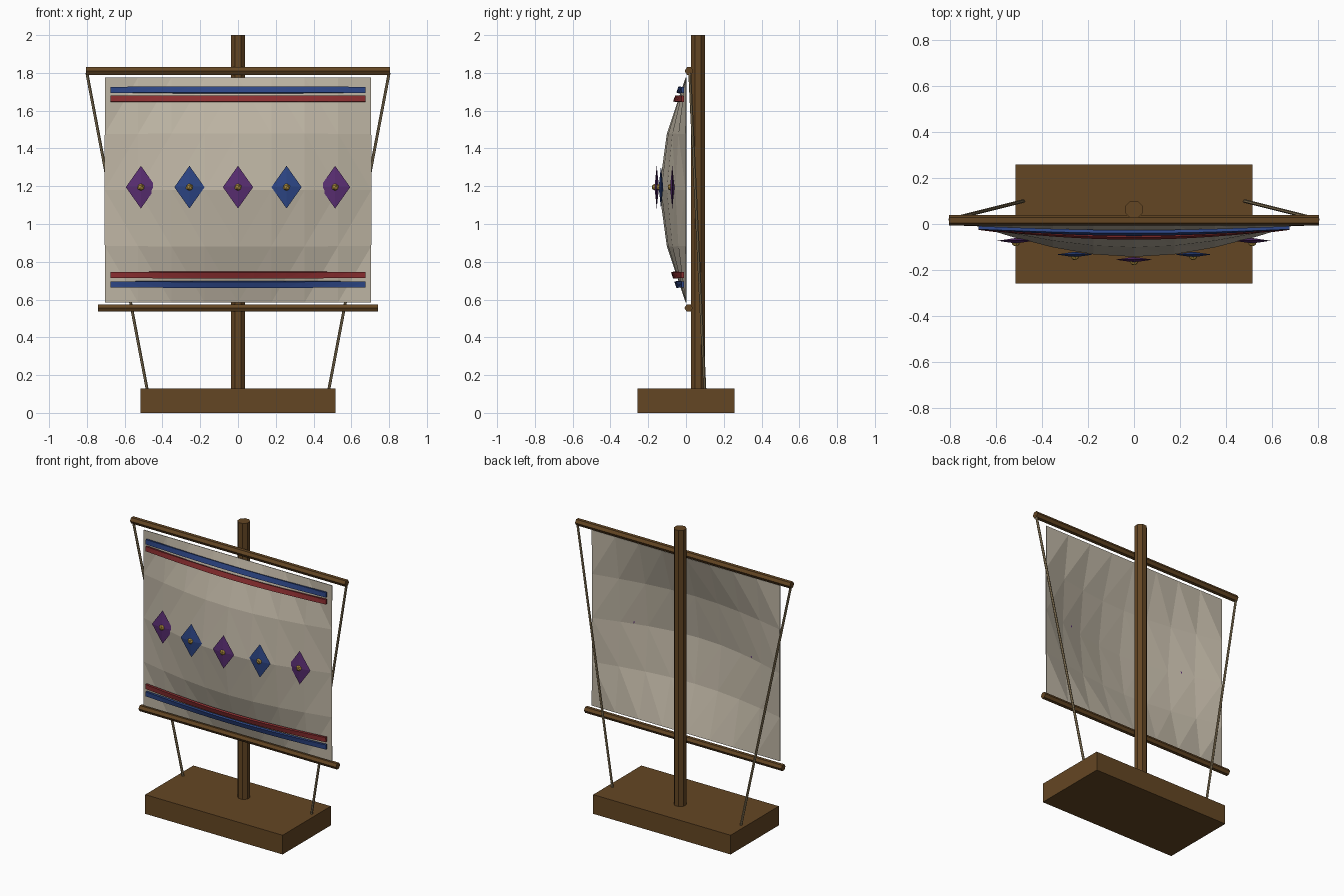
import bpy, bmesh
from math import sin, pi
from mathutils import Vector, Matrix

cube = bpy.data.objects.get("Cube")
if cube:
    bpy.data.objects.remove(cube, do_unlink=True)


def material(name, r, g, b):
    """Flat material from 0-255 display values, stored as linear."""
    color = [((v / 255 + 0.055) / 1.055) ** 2.4 for v in (r, g, b)] + [1]
    m = bpy.data.materials.new(name)
    m.use_nodes = True
    m.diffuse_color = color
    m.node_tree.nodes["Principled BSDF"].inputs["Base Color"].default_value = color
    return m


wood = material("brown wood", 100, 70, 35)
cloth = material("sail cloth", 190, 181, 164)
rope = material("rope", 140, 122, 90)
blue = material("blue", 45, 70, 134)
red = material("red", 140, 47, 49)
purple = material("purple", 90, 46, 115)
gold = material("gold", 185, 150, 65)


def finish(name, bm, mat):
    mesh = bpy.data.meshes.new(name)
    bm.to_mesh(mesh)
    bm.free()
    mesh.materials.append(mat)
    ob = bpy.data.objects.new(name, mesh)
    bpy.context.collection.objects.link(ob)
    return ob


def rod(name, a, b, radius, sides, mat):
    """Straight flat-sided pole between two points."""
    a, b = Vector(a), Vector(b)
    bm = bmesh.new()
    turn = (b - a).to_track_quat("Z", "Y").to_matrix().to_4x4()
    place = Matrix.Translation((a + b) / 2) @ turn @ Matrix.Rotation(pi / sides, 4, "Z")
    bmesh.ops.create_cone(bm, cap_ends=True, segments=sides, radius1=radius,
                          radius2=radius, depth=(b - a).length, matrix=place)
    return finish(name, bm, mat)


SAIL_X, SAIL_LOW, SAIL_TOP, BELLY = 0.705, 0.585, 1.775, 0.14


def sail_y(x, z):
    u = (x + SAIL_X) / (2 * SAIL_X)
    v = (z - SAIL_LOW) / (SAIL_TOP - SAIL_LOW)
    return -BELLY * sin(pi * u) * sin(pi * v)


def billow(name, half_x, low, top, cols, rows, offset, thick, mat):
    """Sheet that follows the bulge of the sail."""
    bm = bmesh.new()
    bmesh.ops.create_grid(bm, x_segments=cols, y_segments=rows, size=1)
    for v in bm.verts:
        x = v.co.x * half_x
        z = low + (v.co.y + 1) / 2 * (top - low)
        v.co = (x, sail_y(x, z) - offset, z)
    bmesh.ops.triangulate(bm, faces=bm.faces)
    ob = finish(name, bm, mat)
    mod = ob.modifiers.new("thickness", "SOLIDIFY")
    mod.thickness = thick
    mod.offset = 0
    return ob


# Base block
bm = bmesh.new()
bmesh.ops.create_cube(bm, size=1, matrix=Matrix.Translation((0, 0, 0.065))
                      @ Matrix.Diagonal((1.03, 0.516, 0.13, 1)))
finish("base", bm, wood)

# Mast and yards
rod("mast", (0, 0.063, 0.1), (0, 0.063, 2), 0.04, 8, wood)
rod("upper_yard", (-0.805, 0.016, 1.81), (0.805, 0.016, 1.81), 0.023, 6, wood)
rod("lower_yard", (-0.74, 0.014, 0.555), (0.74, 0.014, 0.555), 0.022, 6, wood)

# Stay ropes
for side, s in (("left", 1), ("right", -1)):
    rod(side + "_stay_rope", (s * 0.8, 0.02, 1.8), (s * 0.48, 0.1, 0.12), 0.008, 6, rope)

# Sail and its bands
billow("sail", SAIL_X, SAIL_LOW, SAIL_TOP, 8, 4, 0, 0.005, cloth)
for name, z, mat in (("upper_blue_band", 1.71, blue), ("upper_red_band", 1.663, red),
                     ("lower_red_band", 0.73, red), ("lower_blue_band", 0.68, blue)):
    billow(name, 0.675, z - 0.016, z + 0.016, 16, 1, 0.015, 0.014, mat)

# Diamond ornaments with gold studs
for i in range(-2, 3):
    x, z = i * 0.257, 1.195
    spot = Matrix.Translation((x, sail_y(x, z) - 0.015, z))
    bm = bmesh.new()
    for end in (1, -1):
        bmesh.ops.create_cone(bm, cap_ends=False, segments=4, radius1=1, radius2=0, depth=1,
                              matrix=spot @ Matrix.Diagonal((0.08, 0.012 * end, 0.113, 1))
                              @ Matrix.Rotation(pi / 2, 4, "X")
                              @ Matrix.Translation((0, 0, 0.5)))
    bmesh.ops.remove_doubles(bm, verts=bm.verts, dist=0.0005)
    bmesh.ops.recalc_face_normals(bm, faces=bm.faces)
    finish("diamond_%d" % (i + 3), bm, blue if i % 2 else purple)
    bm = bmesh.new()
    bmesh.ops.create_icosphere(bm, subdivisions=1, radius=0.021,
                               matrix=Matrix.Translation((0, -0.006, 0)) @ spot)
    finish("stud_%d" % (i + 3), bm, gold)
